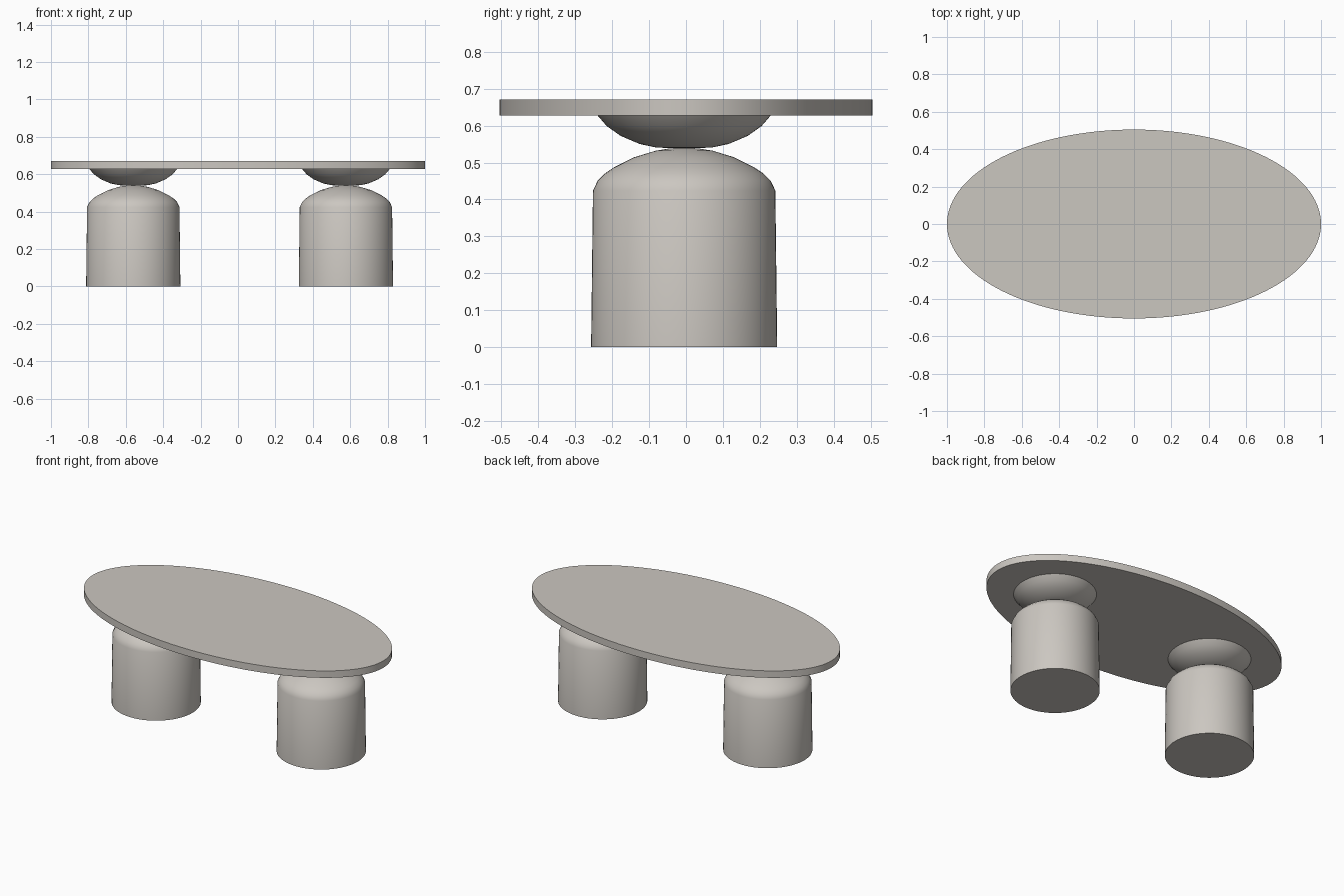
import bpy, bmesh, math

if "Cube" in bpy.data.objects:
    bpy.data.objects.remove(bpy.data.objects["Cube"])

stone = bpy.data.materials.new("warm grey stone")
stone.diffuse_color = (0.60, 0.57, 0.53, 1)
stone.use_nodes = True
stone.node_tree.nodes["Principled BSDF"].inputs["Base Color"].default_value = stone.diffuse_color


def lathe(name, profile, location, segments=64, scale_y=1.0, angle=35):
    """Spin a (radius, z) profile into a closed solid."""
    bm = bmesh.new()
    rings = []
    for r, z in profile:
        rings.append([bm.verts.new((r * math.cos(a), r * math.sin(a) * scale_y, z))
                      for a in (2 * math.pi * i / segments for i in range(segments))])
    for low, high in zip(rings, rings[1:]):
        for i in range(segments):
            j = (i + 1) % segments
            bm.faces.new((low[i], low[j], high[j], high[i]))
    bm.faces.new(rings[0][::-1])
    bm.faces.new(rings[-1])
    mesh = bpy.data.meshes.new(name)
    bm.to_mesh(mesh)
    bm.free()
    mesh.materials.append(stone)
    obj = bpy.data.objects.new(name, mesh)
    obj.location = location
    bpy.context.collection.objects.link(obj)
    bpy.ops.object.select_all(action='DESELECT')
    obj.select_set(True)
    bpy.context.view_layer.objects.active = obj
    bpy.ops.object.shade_smooth_by_angle(angle=math.radians(angle))
    return obj


# Oval tabletop
lathe("tabletop", [(1, 0.627), (1, 0.67)], (0, 0, 0), segments=128, scale_y=0.505)

# Drum legs with domed tops, and shallow bowls joining them to the tabletop
drum = [(0.252, 0), (0.247, 0.424), (0.234, 0.451), (0.215, 0.470), (0.190, 0.487),
        (0.136, 0.514), (0.077, 0.532), (0.040, 0.538), (0.005, 0.540)]
bowl = [(0.005, 0.538), (0.040, 0.539), (0.077, 0.541), (0.120, 0.550), (0.172, 0.572),
        (0.210, 0.599), (0.235, 0.628)]
for side, x in (("left", -0.56), ("right", 0.577)):
    lathe(side + "_leg", drum, (x, -0.005, 0))
    lathe(side + "_bowl", bowl, (x, -0.005, 0))
